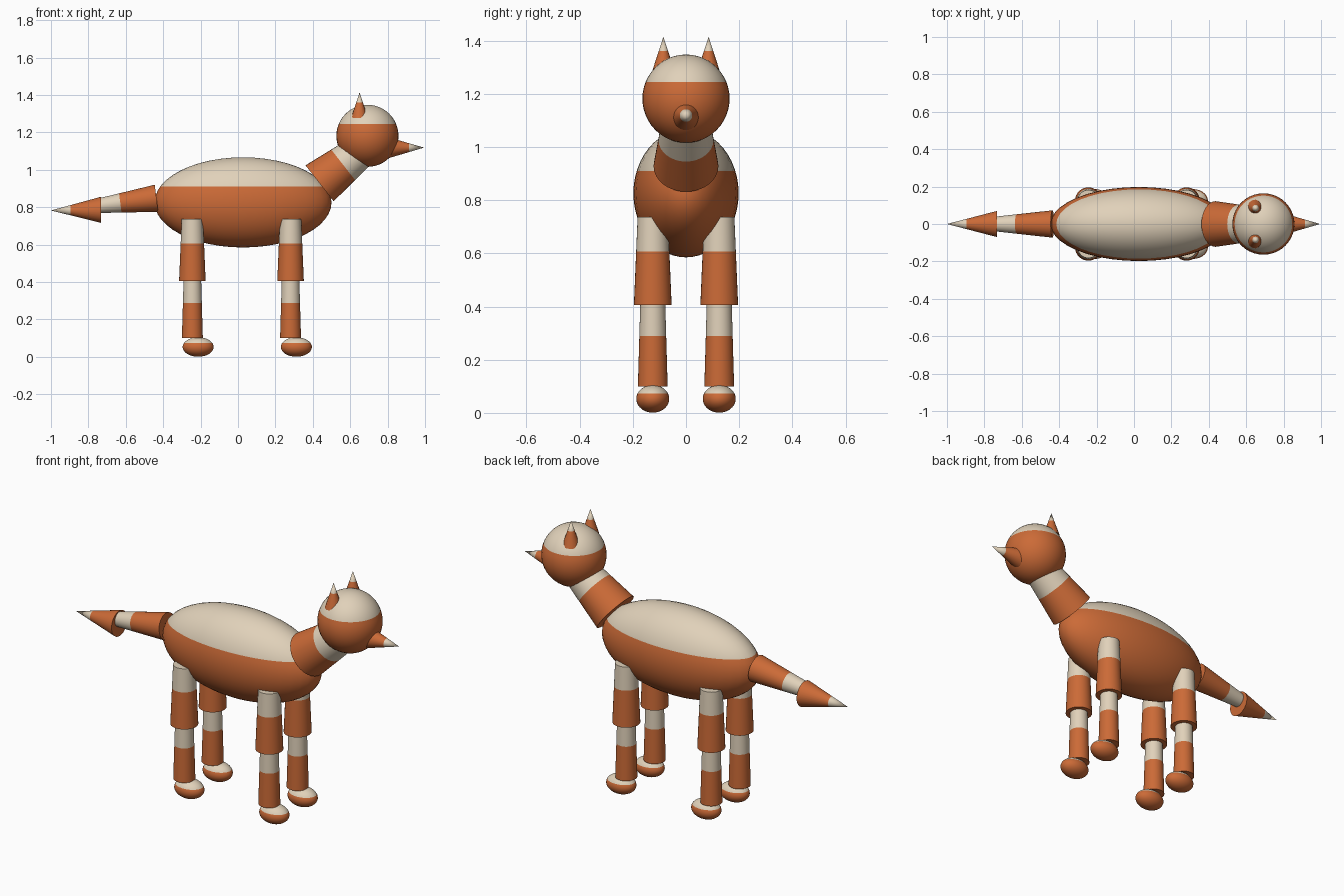
import bpy, bmesh, math
from mathutils import Vector

if "Cube" in bpy.data.objects:
    bpy.data.objects.remove(bpy.data.objects["Cube"])


def material(name, rgb):
    m = bpy.data.materials.new(name)
    m.diffuse_color = (*rgb, 1)
    m.use_nodes = True
    m.node_tree.nodes["Principled BSDF"].inputs["Base Color"].default_value = m.diffuse_color
    return m


ORANGE = material("orange", (0.60, 0.145, 0.038))
CREAM = material("cream", (0.75, 0.64, 0.49))


def finish(name, bm):
    bmesh.ops.recalc_face_normals(bm, faces=bm.faces)
    mesh = bpy.data.meshes.new(name)
    bm.to_mesh(mesh)
    bm.free()
    mesh.materials.append(ORANGE)
    mesh.materials.append(CREAM)
    ob = bpy.data.objects.new(name, mesh)
    bpy.context.collection.objects.link(ob)
    bpy.ops.object.select_all(action='DESELECT')
    ob.select_set(True)
    bpy.context.view_layer.objects.active = ob
    bpy.ops.object.shade_smooth_by_angle(angle=math.radians(40))
    return ob


def ellipsoid(name, center, radii, split):
    """Ellipsoid, cream above the height split."""
    bm = bmesh.new()
    bmesh.ops.create_uvsphere(bm, u_segments=40, v_segments=24, radius=1)
    bmesh.ops.scale(bm, vec=radii, verts=bm.verts)
    bmesh.ops.translate(bm, vec=center, verts=bm.verts)
    bmesh.ops.bisect_plane(bm, geom=bm.verts[:] + bm.edges[:] + bm.faces[:],
                           plane_co=(0, 0, split), plane_no=(0, 0, 1))
    for f in bm.faces:
        f.material_index = int(f.calc_center_median().z > split)
    return finish(name, bm)


def taper(name, start, end, r1, r2, split=0.61, sides=32):
    """Capped cone along start-end, cream beyond the split fraction."""
    a, b = Vector(start), Vector(end)
    rot = (b - a).to_track_quat('Z', 'Y')
    bm = bmesh.new()

    def ring(t):
        r = r1 + (r2 - r1) * t
        if r < 1e-5:
            return [bm.verts.new(b)]
        steps = [2 * math.pi * i / sides for i in range(sides)]
        return [bm.verts.new(a.lerp(b, t) + rot @ Vector((r * math.cos(s), r * math.sin(s), 0)))
                for s in steps]

    rings = [ring(0), ring(split), ring(1)]
    bm.faces.new(rings[0])
    for k in range(2):
        lo, hi = rings[k], rings[k + 1]
        for i in range(sides):
            j = (i + 1) % sides
            top = [hi[0]] if len(hi) == 1 else [hi[j], hi[i]]
            bm.faces.new([lo[i], lo[j]] + top).material_index = k
    if len(rings[2]) > 1:
        bm.faces.new(rings[2]).material_index = 1
    return finish(name, bm)


# Body, neck and head
ellipsoid("body", (0.027, 0, 0.826), (0.473, 0.198, 0.241), 0.91)
taper("neck", (0.436, 0, 0.928), (0.643, 0, 1.09), 0.122, 0.092)
ellipsoid("head", (0.692, 0, 1.182), (0.166, 0.164, 0.166), 1.244)
taper("snout", (0.79, 0, 1.118), (0.995, 0, 1.119), 0.06, 0)

# Tail in two segments
taper("tail_base", (-0.436, 0, 0.848), (-0.753, 0, 0.807), 0.073, 0.038)
taper("tail_tip", (-0.732, 0, 0.786), (-1.0, 0, 0.783), 0.07, 0)

# Ears, legs and feet on both sides
for side, y in (("right", -1), ("left", 1)):
    taper(f"ear_{side}", (0.65, 0.085 * y, 1.277), (0.65, 0.085 * y, 1.415), 0.045, 0, sides=16)
    for pos, x in (("front", 0.281), ("back", -0.244)):
        tag = f"{pos}_{side}"
        taper(f"upper_leg_{tag}", (x, 0.125 * y, 0.405), (x, 0.125 * y, 0.737), 0.071, 0.057)
        taper(f"lower_leg_{tag}", (x, 0.125 * y, 0.10), (x, 0.125 * y, 0.41), 0.056, 0.047)
        ellipsoid(f"foot_{tag}", (x + 0.031, 0.125 * y, 0.053), (0.083, 0.062, 0.052), 0.073)
